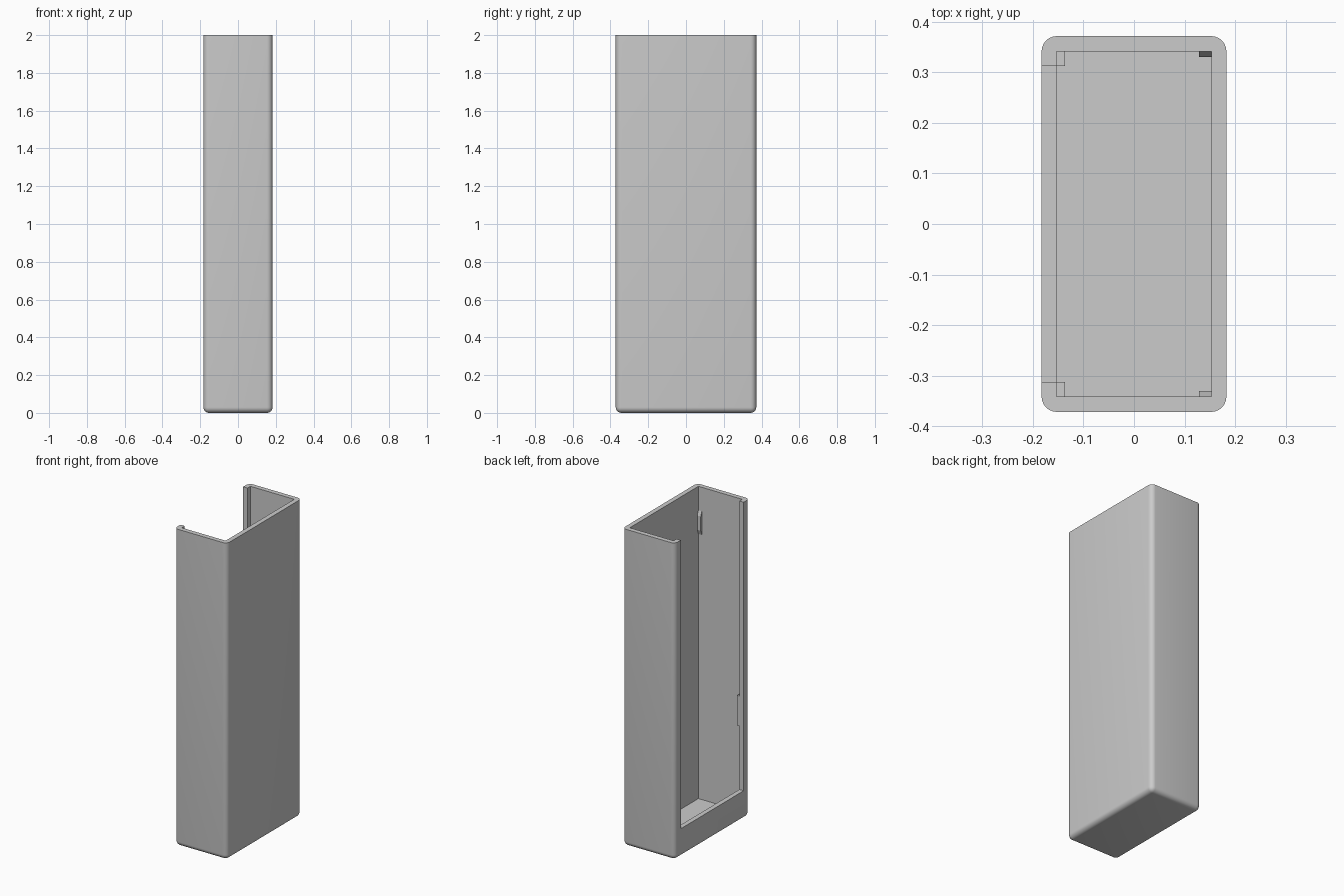
import bpy
import bmesh
from mathutils import Vector

if "Cube" in bpy.data.objects:
    bpy.data.objects.remove(bpy.data.objects["Cube"], do_unlink=True)

HX, HY, TOP = 0.183, 0.372, 2.0       # outer half sizes and height
WALL = 0.03
IX, IY = HX - WALL, HY - WALL         # inner half sizes
OPEN_Y, SILL = 0.313, 0.18            # opening half width and its lower edge

grey = bpy.data.materials.new("plain grey")
grey.use_nodes = True
colour = (0.6, 0.6, 0.6, 1)
grey.diffuse_color = colour
grey.node_tree.nodes["Principled BSDF"].inputs["Base Color"].default_value = colour


def finish(bm, name):
    bmesh.ops.recalc_face_normals(bm, faces=bm.faces)
    mesh = bpy.data.meshes.new(name)
    bm.to_mesh(mesh)
    bm.free()
    mesh.materials.append(grey)
    obj = bpy.data.objects.new(name, mesh)
    bpy.context.collection.objects.link(obj)
    return obj


def box_mesh(lo, hi):
    lo, hi = Vector(lo), Vector(hi)
    bm = bmesh.new()
    bmesh.ops.create_cube(bm, size=1)
    bmesh.ops.scale(bm, vec=hi - lo, verts=bm.verts)
    bmesh.ops.translate(bm, vec=(lo + hi) / 2, verts=bm.verts)
    return bm


def activate(obj):
    bpy.ops.object.select_all(action="DESELECT")
    obj.select_set(True)
    bpy.context.view_layer.objects.active = obj


def cut(obj, lo, hi):
    cutter = finish(box_mesh(lo, hi), "cutter")
    cutter.hide_render = True
    mod = obj.modifiers.new("cut", "BOOLEAN")
    mod.operation, mod.solver, mod.object = "DIFFERENCE", "EXACT", cutter
    activate(obj)
    bpy.ops.object.modifier_apply(modifier=mod.name)
    bpy.data.objects.remove(cutter, do_unlink=True)


# Outer shell, rounded everywhere except around the open top
bm = box_mesh((-HX, -HY, 0), (HX, HY, TOP))
edges = [e for e in bm.edges if min(v.co.z for v in e.verts) < TOP / 2]
bmesh.ops.bevel(bm, geom=edges, offset=WALL, segments=6, profile=0.5,
                affect="EDGES", clamp_overlap=True)
case = finish(bm, "case_shell")

# Hollow interior and the tall opening in one wide side
cut(case, (-IX, -IY, WALL), (IX, IY, TOP + 1))
cut(case, (-1, -OPEN_Y, SILL), (-HX / 2, OPEN_Y, TOP + 1))
activate(case)
bpy.ops.object.shade_smooth_by_angle(angle=0.6)

for side, s in (("back", 1), ("front", -1)):
    # Small stop block behind each lip of the opening
    y0, y1 = sorted((s * OPEN_Y, s * (IY + 0.002)))
    finish(box_mesh((-IX - 0.002, y0, 0.58), (-IX + 0.016, y1, 0.77)),
           side + "_lip_stop")

    # Sloped catch on each narrow wall near the top
    bm = bmesh.new()
    profile = [(IY, 1.70), (IY - 0.011, 1.73), (IY - 0.011, 1.82), (IY, 1.85)]
    verts = [bm.verts.new((0.129, s * y, z)) for y, z in profile]
    face = bm.faces.new(verts)
    grown = bmesh.ops.extrude_face_region(bm, geom=[face])["geom"]
    bmesh.ops.translate(bm, vec=(IX - 0.129, 0, 0),
                        verts=[g for g in grown if isinstance(g, bmesh.types.BMVert)])
    finish(bm, side + "_catch")
